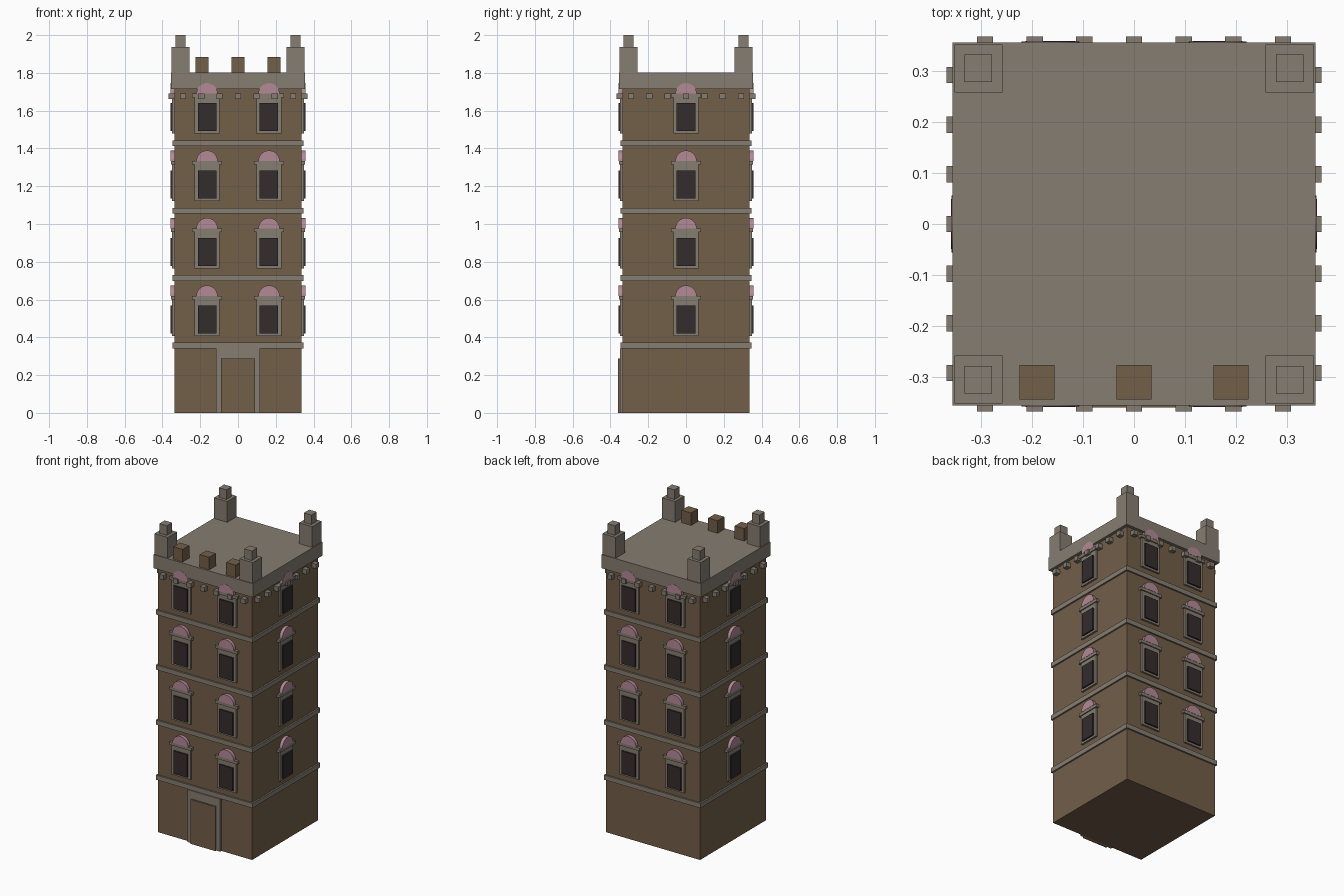
import bpy, bmesh, math
from mathutils import Matrix, Vector

if "Cube" in bpy.data.objects:
    bpy.data.objects.remove(bpy.data.objects["Cube"])


def material(name, rgb):
    m = bpy.data.materials.new(name)
    m.diffuse_color = (*rgb, 1)
    m.use_nodes = True
    m.node_tree.nodes["Principled BSDF"].inputs["Base Color"].default_value = m.diffuse_color
    return m


STONE = material("grey_stone", (0.235, 0.205, 0.165))
BRICK = material("brown_wall", (0.17, 0.113, 0.066))
GLASS = material("dark_glass", (0.035, 0.025, 0.027))
PINK = material("pink_arch", (0.45, 0.253, 0.307))

WALL = 0.337       # half width of the tower
FLOOR = 0.357      # storey height


def finish(bm, name, mat):
    bmesh.ops.recalc_face_normals(bm, faces=bm.faces)
    mesh = bpy.data.meshes.new(name)
    bm.to_mesh(mesh)
    bm.free()
    mesh.materials.append(mat)
    obj = bpy.data.objects.new(name, mesh)
    bpy.context.collection.objects.link(obj)
    return obj


def box(name, mat, x, y, z):
    """Box from (min, max) ranges on each axis."""
    bm = bmesh.new()
    bmesh.ops.create_cube(bm, size=1)
    for v in bm.verts:
        v.co = Vector([r[0] if c < 0 else r[1] for c, r in zip(v.co, (x, y, z))])
    return finish(bm, name, mat)


def half_disc(name, mat, cx, y, z, radius, steps=16):
    """Half-round plate standing on height z."""
    bm = bmesh.new()
    angles = [math.pi * i / steps for i in range(steps + 1)]
    face = bm.faces.new([bm.verts.new((cx + radius * math.cos(a), y[0],
                                       z + radius * math.sin(a))) for a in angles])
    ext = bmesh.ops.extrude_face_region(bm, geom=[face])["geom"]
    bmesh.ops.translate(bm, vec=(0, y[1] - y[0], 0),
                        verts=[e for e in ext if isinstance(e, bmesh.types.BMVert)])
    return finish(bm, name, mat)


def turn(obj, side):
    """Move a front-face part to side 0 front, 1 right, 2 back, 3 left."""
    obj.data.transform(Matrix.Rotation(side * math.pi / 2, 4, 'Z'))


def window(side, cx, base):
    def across(h):
        return (cx - h, cx + h)
    parts = [
        box("window_frame", STONE, across(0.067), (-0.349, -WALL), (base + 0.051, base + 0.243)),
        box("window_pane", GLASS, across(0.049), (-0.3585, -0.349), (base + 0.064, base + 0.212)),
        box("window_lintel", STONE, across(0.08), (-0.356, -WALL), (base + 0.243, base + 0.262)),
        half_disc("window_arch", PINK, cx, (-0.3575, -WALL), base + 0.262, 0.056),
    ]
    for p in parts:
        turn(p, side)


# Tower body, floor bands and parapet slab
w = (-WALL, WALL)
box("tower_body", BRICK, w, w, (0, 1.72))
for k in range(1, 5):
    b = (-0.347, 0.347)
    box("floor_band", STONE, b, b, (k * FLOOR - 0.015, k * FLOOR + 0.015))
p = (-0.356, 0.356)
box("parapet", STONE, p, p, (1.714, 1.803))

# Windows (two on front and back, one on each side) and corbels
for side in range(4):
    for k in range(1, 5):
        for cx in ((-0.164, 0.164) if side % 2 == 0 else (0,)):
            window(side, cx, k * FLOOR)
    for i in range(-3, 4):
        cx = i * 0.0973
        turn(box("corbel", STONE, (cx - 0.016, cx + 0.016), (-0.367, -WALL), (1.662, 1.692)), side)

# Front door
box("door_frame", STONE, (-0.117, 0.117), (-0.35, -WALL), (0, 0.34))
box("door_panel", BRICK, (-0.089, 0.089), (-0.36, -0.35), (0, 0.287))

# Corner turrets with caps
for sx in (-1, 1):
    for sy in (-1, 1):
        for name, h, z in (("corner_turret", 0.047, (1.803, 1.938)),
                           ("turret_cap", 0.027, (1.938, 2.0))):
            box(name, STONE, (sx * 0.305 - h, sx * 0.305 + h),
                (sy * 0.305 - h, sy * 0.305 + h), z)

# Roof blocks along the front edge
for cx in (-0.19, 0, 0.19):
    box("roof_block", BRICK, (cx - 0.034, cx + 0.034), (-0.344, -0.276), (1.803, 1.884))
